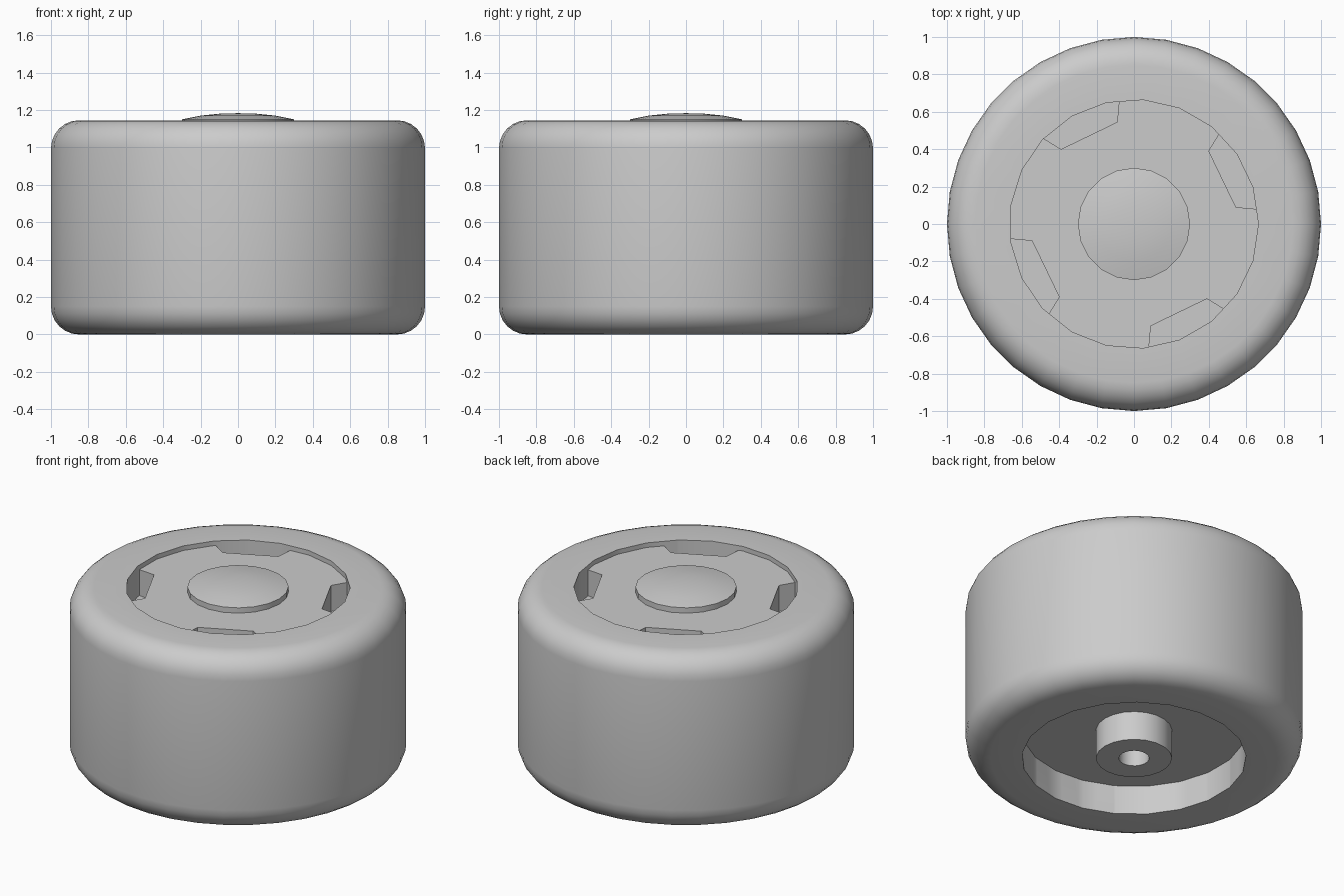
import bpy
import bmesh
from math import cos, sin, pi, radians
from mathutils import Matrix, Vector

if "Cube" in bpy.data.objects:
    bpy.data.objects.remove(bpy.data.objects["Cube"], do_unlink=True)

HEIGHT = 1.145      # wheel width, laid flat
RIM = 0.665         # radius of the opening
DISC = 1.115        # level of the recessed disc
FLOOR = 0.19        # depth of the underside recess

grey = bpy.data.materials.new("plain grey")
grey.use_nodes = True
grey.diffuse_color = (0.6, 0.6, 0.6, 1)
grey.node_tree.nodes["Principled BSDF"].inputs["Base Color"].default_value = (0.6, 0.6, 0.6, 1)


def add_object(name, bm):
    bmesh.ops.recalc_face_normals(bm, faces=bm.faces)
    mesh = bpy.data.meshes.new(name)
    bm.to_mesh(mesh)
    bm.free()
    mesh.materials.append(grey)
    obj = bpy.data.objects.new(name, mesh)
    bpy.context.collection.objects.link(obj)
    return obj


def lathe(name, profile, sides):
    """Revolve an (r, z) profile that starts and ends on the axis."""
    bm = bmesh.new()
    rings = []
    for r, z in profile:
        count = sides if r > 0 else 1
        rings.append([bm.verts.new((r * cos(2 * pi * i / sides), r * sin(2 * pi * i / sides), z))
                      for i in range(count)])
    for a, b in zip(rings, rings[1:]):
        for i in range(sides):
            j = (i + 1) % sides
            corners = [a[i % len(a)], a[j % len(a)], b[j % len(b)], b[i % len(b)]]
            bm.faces.new(list(dict.fromkeys(corners)))
    return add_object(name, bm)


def select_only(obj):
    bpy.ops.object.select_all(action='DESELECT')
    obj.select_set(True)
    bpy.context.view_layer.objects.active = obj


def cut(obj, cutter):
    cutter.hide_render = True
    mod = obj.modifiers.new("cut", 'BOOLEAN')
    mod.operation = 'DIFFERENCE'
    mod.solver = 'EXACT'
    mod.object = cutter
    select_only(obj)
    bpy.ops.object.modifier_apply(modifier=mod.name)
    bpy.data.objects.remove(cutter, do_unlink=True)


def arc(z, start, radius=0.15, steps=6):
    """Quarter-round shoulder of the tyre."""
    return [(1 - radius + radius * cos(radians(start + 90 * k / steps)),
             z + radius * sin(radians(start + 90 * k / steps))) for k in range(steps + 1)]


# Tyre: rounded drum with a straight opening through it
tyre = lathe("tyre", [(0, 0)] + arc(0.15, -90) + arc(HEIGHT - 0.15, 0) + [(0, HEIGHT)], 36)
cut(tyre, lathe("opening_cutter", [(0, -0.5), (RIM, -0.5), (RIM, 2), (0, 2)], 21))

# Core: recessed disc with the axle hub and its bore underneath
core = lathe("wheel_core", [(0, 0.5), (0.09, 0.5), (0.09, 0), (0.225, 0), (0.225, FLOOR),
                            (RIM, FLOOR), (RIM, DISC), (0, DISC)], 21)

# Four pockets around the edge of the disc
bm = bmesh.new()
inner = [Vector((-0.39, 0.40, 0.945)), Vector((-0.09, 0.545, 0.945))]
outer = [Vector((-0.08, 0.655, 0.945)), Vector((-0.48, 0.455, 0.945))]
outline = inner + [outer[0] + (outer[0] - inner[1]), outer[1] + (outer[1] - inner[0])]
for k in range(4):
    turn = Matrix.Rotation(k * pi / 2, 3, 'Z')
    base = bm.faces.new([bm.verts.new(turn @ p) for p in outline])
    top = bmesh.ops.extrude_face_region(bm, geom=[base], use_keep_orig=True)
    moved = [v for v in top["geom"] if isinstance(v, bmesh.types.BMVert)]
    bmesh.ops.translate(bm, verts=moved, vec=(0, 0, 0.4))
cut(core, add_object("pocket_cutter", bm))

# Domed centre cap
cap = lathe("centre_cap", [(0, DISC - 0.02), (0.3, DISC - 0.02), (0.3, 1.15), (0.2, 1.17),
                           (0.1, 1.18), (0, 1.183)], 20)

for obj in (tyre, core, cap):
    select_only(obj)
    bpy.ops.object.shade_smooth_by_angle(angle=radians(30))
